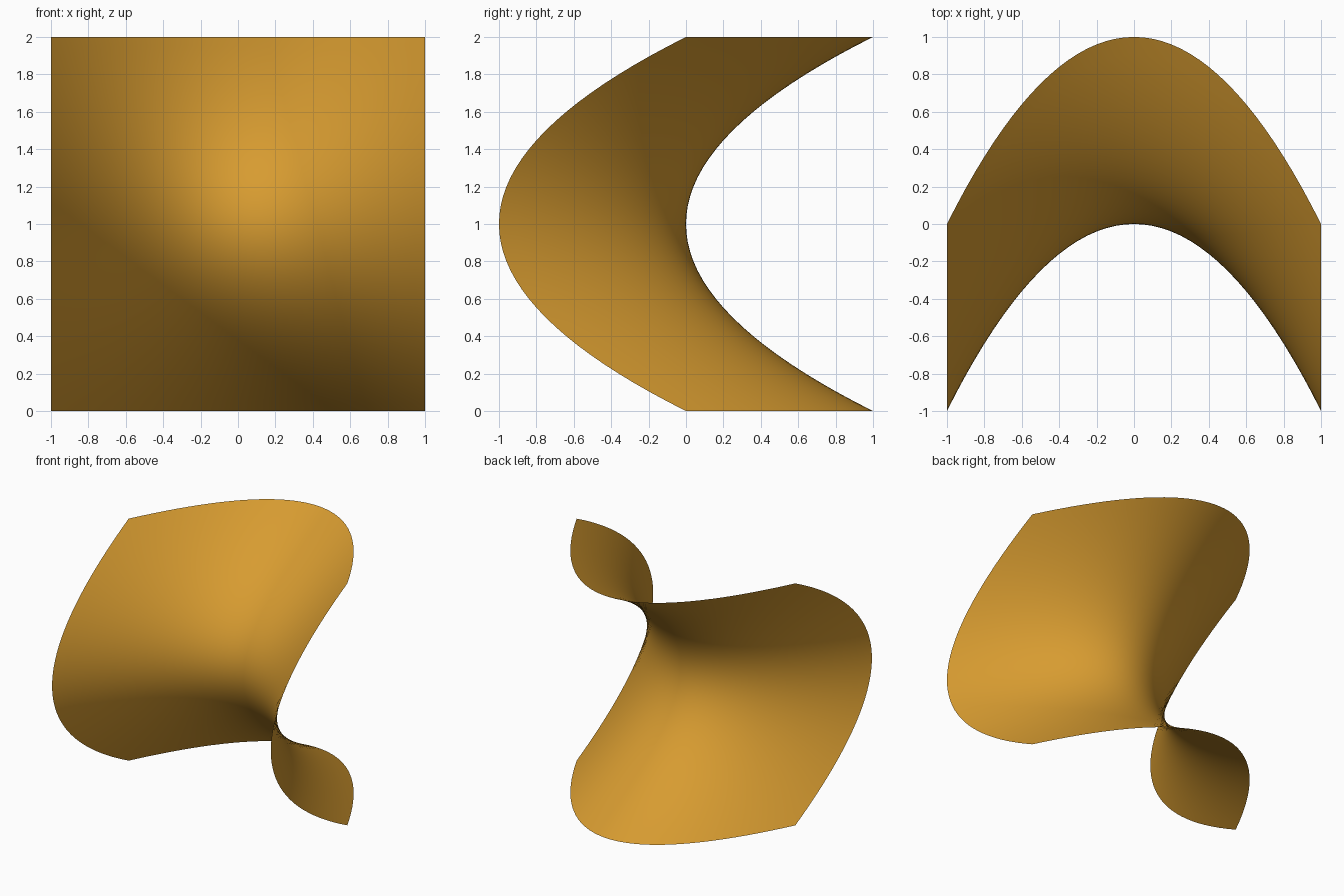
import bpy, bmesh

if "Cube" in bpy.data.objects:
    bpy.data.objects.remove(bpy.data.objects["Cube"])

# Saddle sheet: a flat grid bent into a hyperbolic paraboloid y = (z-1)^2 - x^2
bm = bmesh.new()
bmesh.ops.create_grid(bm, x_segments=40, y_segments=40, size=1.0)
for v in bm.verts:
    x, t = v.co.x, v.co.y
    v.co = (x, t * t - x * x, t + 1.0)
for f in bm.faces:
    f.smooth = True

mesh = bpy.data.meshes.new("saddle_surface")
bm.to_mesh(mesh)
bm.free()
saddle = bpy.data.objects.new("saddle_surface", mesh)
bpy.context.collection.objects.link(saddle)

# Amber colour
amber = bpy.data.materials.new("amber")
amber.diffuse_color = (0.68, 0.33, 0.03, 1.0)
amber.use_nodes = True
amber.node_tree.nodes["Principled BSDF"].inputs["Base Color"].default_value = amber.diffuse_color
mesh.materials.append(amber)
